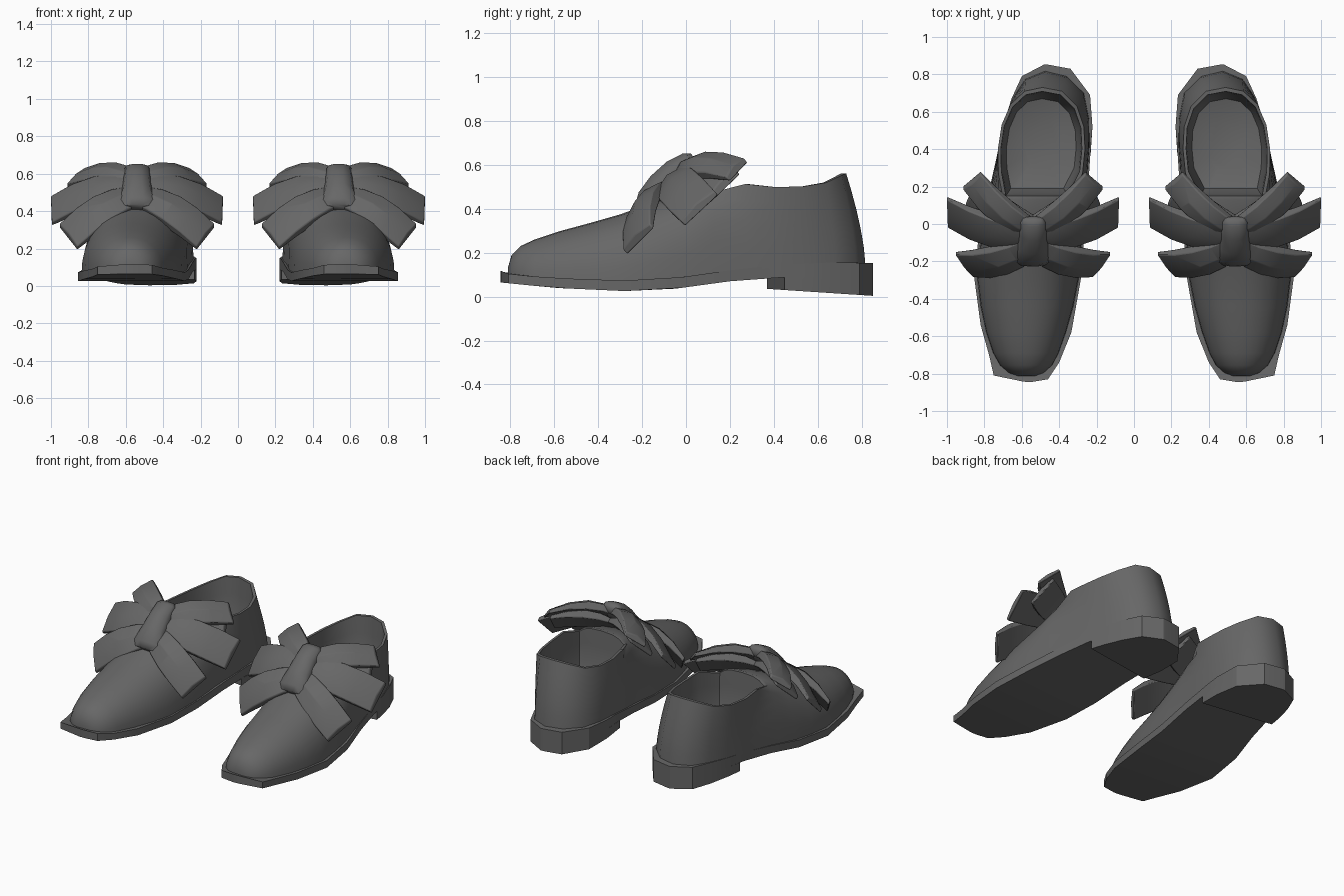
import bpy, bmesh, math
from mathutils import Vector

if "Cube" in bpy.data.objects:
    bpy.data.objects.remove(bpy.data.objects["Cube"])

# Dark grey leather
leather = bpy.data.materials.new("dark_grey")
leather.diffuse_color = (.135, .135, .135, 1)
leather.use_nodes = True
leather.node_tree.nodes["Principled BSDF"].inputs["Base Color"].default_value = leather.diffuse_color


def interp(table, y):
    """Piecewise linear lookup in a list of (y, value)."""
    for (a, u), (b, v) in zip(table, table[1:]):
        if y <= b:
            return u + (v - u) * max(0, (y - a) / (b - a))
    return table[-1][1]


def make(name, verts, faces, bevel=0, angle=40):
    """Mesh object of one shoe part, mirrored to make the pair."""
    bm = bmesh.new()
    vs = [bm.verts.new(v) for v in verts]
    for f in faces:
        bm.faces.new([vs[i] for i in f])
    bmesh.ops.remove_doubles(bm, verts=bm.verts, dist=0.0005)
    bmesh.ops.recalc_face_normals(bm, faces=bm.faces)
    me = bpy.data.meshes.new(name)
    bm.to_mesh(me)
    bm.free()
    me.materials.append(leather)
    ob = bpy.data.objects.new(name, me)
    bpy.context.collection.objects.link(ob)
    bpy.ops.object.select_all(action='DESELECT')
    ob.select_set(True)
    bpy.context.view_layer.objects.active = ob
    bpy.ops.object.shade_smooth_by_angle(angle=math.radians(angle))
    if bevel:
        m = ob.modifiers.new("bevel", 'BEVEL')
        m.width, m.segments = bevel, 2
    ob.modifiers.new("pair", 'MIRROR').use_mirror_merge = False
    return ob


def skin(n, count, closed=True):
    """Quads joining count rings of n points each, with end caps."""
    faces = []
    for i in range(count - 1):
        for j in range(n if closed else n - 1):
            a, b = i * n + j, i * n + (j + 1) % n
            faces.append((a, b, b + n, a + n))
    if closed:
        faces.append(tuple(range(n * (count - 1), n * count)))
    return faces + [tuple(range(n))]


SOLE_TOP = [(-.85, .12), (-.8, .10), (-.6, .085), (-.3, .072), (0, .09),
            (.2, .12), (.35, .142), (.7, .157), (.86, .152)]
SOLE_LOW = [(-.85, .065), (-.6, .04), (-.25, .024), (-.1, .03), (.1, .055),
            (.3, .085), (.86, .09)]
HEEL_LOW = [(.36, .036), (.45, .03), (.86, .003)]


def slab(name, pairs, top, low):
    """Strip of outline pairs (inner xy, outer xy) given thickness by tables."""
    verts = []
    for (lx, ly), (rx, ry) in pairs:
        verts += [(lx, ly, top(ly)), (rx, ry, top(ry)),
                  (rx, ry, low(ry)), (lx, ly, low(ly))]
    return make(name, verts, skin(4, len(pairs)), angle=25)


# Sole and heel block
sole = [((.55, -.845), (.59, -.843)), ((.46, -.83), (.75, -.81)),
        ((.40, -.74), (.775, -.7)), ((.335, -.58), (.82, -.54)),
        ((.285, -.3), (.855, -.28)), ((.265, -.05), (.825, -.02)),
        ((.245, .2), (.77, .2)), ((.23, .42), (.72, .42)),
        ((.222, .52), (.695, .54)), ((.235, .69), (.655, .67)),
        ((.34, .83), (.60, .79)), ((.46, .852), (.48, .853))]
slab("sole", sole, lambda y: interp(SOLE_TOP, y), lambda y: interp(SOLE_LOW, y))
slab("heel", [((.232, .37), (.715, .45))] + sole[8:],
     lambda y: interp(SOLE_LOW, y), lambda y: interp(HEEL_LOW, y))

# Upper: arches over the toe, then a wall round the heel
K, M = 8, 5
#           y     x     half  top   squareness
arches = [(-.812, .575, .05, .13, 2), (-.795, .576, .095, .19, 2),
          (-.755, .577, .14, .23, 2.05), (-.69, .578, .175, .26, 2.1),
          (-.58, .577, .213, .297, 2.15), (-.44, .572, .248, .335, 2.2),
          (-.3, .567, .27, .375, 2.2), (-.15, .555, .273, .428, 2.3),
          (0, .538, .268, .48, 2.6), (.13, .522, .258, .525, 3.1)]
verts = []
for y, xc, w, zt, p in arches:
    zb = interp(SOLE_TOP, y) - .01
    for j in range(2 * K + 1):
        a = math.pi * j / (2 * K)
        c, s = math.cos(a), max(0, math.sin(a))
        x = xc + math.copysign(abs(c) ** (2 / p), c) * w
        verts.append((x, y, zb + (zt - zb) * s ** (2 / p)))
W = 2 * K + 1
faces = skin(W, len(arches), closed=False)

COLLAR = [(.1, .535), (.28, .512), (.4, .50), (.52, .50), (.63, .515), (.73, .562)]
# base x, y and collar x, y going round the heel
wall = [(.75, .28, .725, .27), (.722, .42, .728, .40), (.69, .55, .708, .53),
        (.645, .68, .66, .64), (.58, .775, .585, .71), (.475, .818, .49, .73),
        (.36, .79, .385, .71), (.268, .70, .305, .63), (.24, .56, .268, .52),
        (.238, .42, .262, .40), (.248, .28, .275, .27)]
last = (len(arches) - 1) * W
cols = [[last + j for j in range(M + 1)]]
for bx, by, tx, ty in wall:
    cols.append([])
    zb, zt = interp(SOLE_TOP, by) - .01, interp(COLLAR, ty)
    for j in range(M + 1):
        t = j / M
        cols[-1].append(len(verts))
        verts.append((bx + (tx - bx) * t ** 1.5, by + (ty - by) * t ** 1.5,
                      zb + (zt - zb) * t))
cols.append([last + 2 * K - j for j in range(M + 1)])
for a, b in zip(cols, cols[1:]):
    for j in range(M):
        faces.append((a[j], a[j + 1], b[j + 1], b[j]))

# Rim and rounded lining inside the foot opening
ring = [c[-1] for c in cols] + [last + j for j in range(2 * K - M - 1, M, -1)]
rim = [verts[i] for i in ring]
n = len(ring)
for scale, drop in ((.93, 0), (.91, .3), (.89, .65), (.8, .92), (.45, 1)):
    new = list(range(len(verts), len(verts) + n))
    for x, y, z in rim:
        verts.append((.5 + (x - .5) * scale, .43 + (y - .43) * scale,
                      z + (.19 - z) * drop))
    for j in range(n):
        k = (j + 1) % n
        faces.append((ring[j], ring[k], new[k], new[j]))
    ring = new
faces.append(tuple(ring))
make("upper", verts, faces, angle=50)

# Bow ribbons: puffy strips fanning out from the knot
normal = Vector((0, -.68, .73))
# two end corners (x from the knot), root y and z, lift, root width share
ribbons = {
    "rear_ribbon": ((.28, .27, .625), (.375, .19, .54), (-.04, .55), .052, .85),
    "lower_ribbon": ((.30, .235, .57), (.36, .10, .44), (-.02, .5), .035, .7),
    "side_ribbon": ((.46, .135, .475), (.455, -.015, .335), (-.07, .53), .05, .7),
    "front_ribbon": ((.415, -.16, .325), (.32, -.28, .205), (-.12, .485), .045, .7)}
for name, (p, q, root, lift, share) in ribbons.items():
    for side in (1, -1):
        c1, c2 = (Vector((.54 + side * v[0], v[1], v[2])) for v in (p, q))
        end, half = (c1 + c2) / 2, (c1 - c2) / 2
        start = Vector((.54, *root))
        verts = []
        for t in (0, .25, .5, .75, 1):
            c = start.lerp(end, t) + normal * lift * 4 * t * (1 - t)
            h = half * (share + (1 - share) * t + .15 * math.sin(math.pi * t))
            th = normal * (.018 + .016 * math.sin(math.pi * t))
            verts += [c + h - th, c + h + th * .5, c + th * 1.3,
                      c - h + th * .5, c - h - th]
        make(name, verts, skin(5, 5), bevel=.006, angle=40)

# Knot: pinched band lying along the instep, flaring into the ribbons
verts = []
along = Vector((0, .73, .68))
rows = [(-.165, .09, .025), (-.13, .11, .048), (-.04, .085, .066), (.06, .075, .064),
        (.14, .07, .04), (.165, .05, .015)]
centre = Vector((.54, -.09, .53))
for s, w, h in rows:
    for j in range(10):
        a = 2 * math.pi * j / 10
        verts.append(centre + along * s + Vector((w * math.cos(a), 0, 0))
                     + normal * (h * math.sin(a)))
make("bow_knot", verts, skin(10, len(rows)), angle=60)
